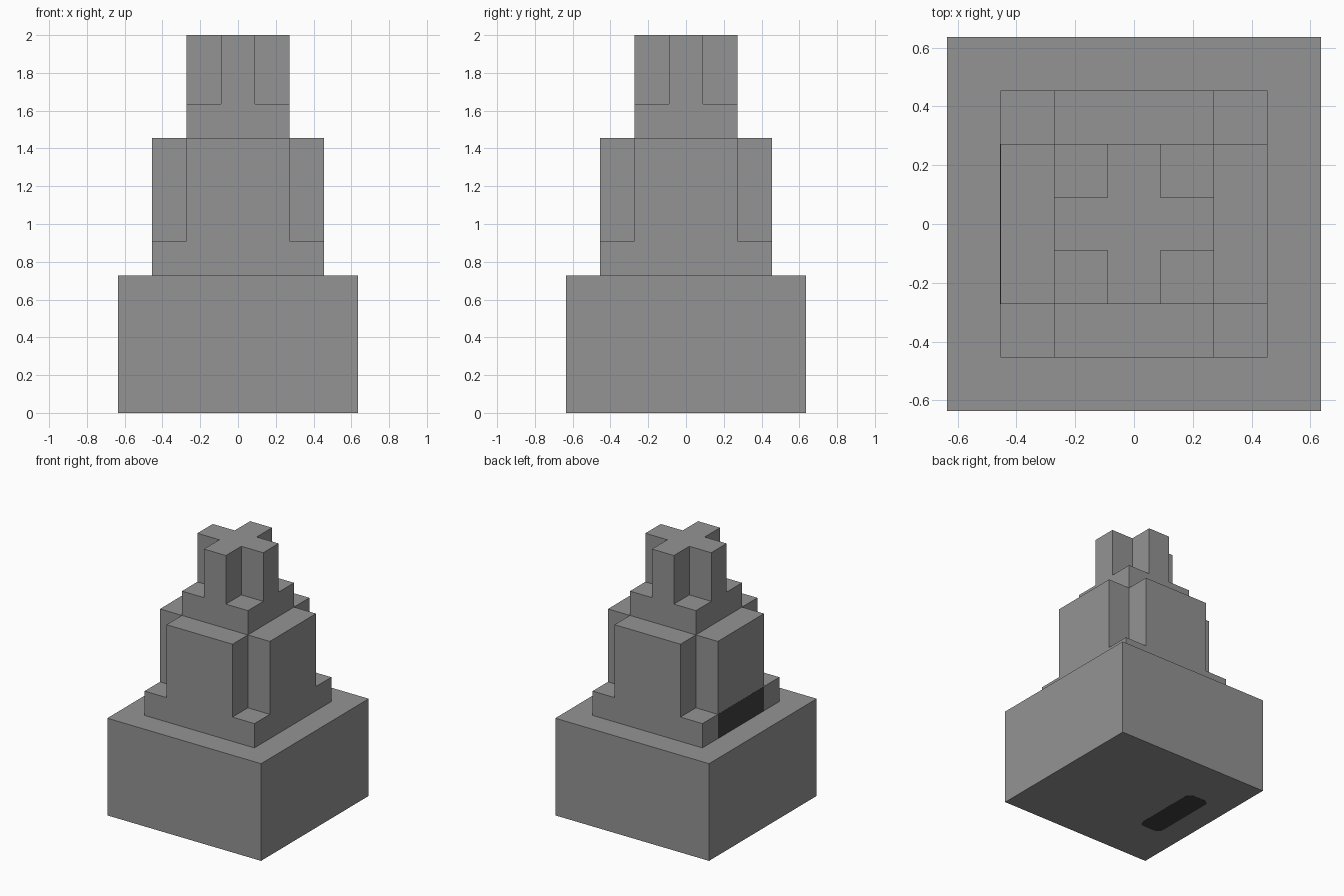
import bpy
import bmesh
from mathutils import Matrix, Vector

if "Cube" in bpy.data.objects:
    bpy.data.objects.remove(bpy.data.objects["Cube"], do_unlink=True)

U = 2 / 11  # one module of the tower
THIN = 0.002  # thickness of the dark plates


def make_material(name, colour):
    mat = bpy.data.materials.new(name)
    mat.use_nodes = True
    mat.diffuse_color = colour
    mat.node_tree.nodes["Principled BSDF"].inputs["Base Color"].default_value = colour
    return mat


grey = make_material("stone grey", (0.295, 0.295, 0.295, 1))
dark = make_material("dark charcoal", (0.057, 0.053, 0.051, 1))


def add_box(bm, centre, size):
    matrix = Matrix.Translation(Vector(centre)) @ Matrix.Diagonal((*size, 1))
    bmesh.ops.create_cube(bm, size=1, matrix=matrix)


def finish(bm, name, mat):
    mesh = bpy.data.meshes.new(name)
    bm.to_mesh(mesh)
    bm.free()
    mesh.materials.append(mat)
    obj = bpy.data.objects.new(name, mesh)
    bpy.context.collection.objects.link(obj)
    return obj


def tier(name, width, bottom, top, notch_from=None):
    """Square block, optionally with its four upper corners cut away."""
    bm = bmesh.new()
    add_box(bm, (0, 0, (bottom + top) / 2), (width, width, top - bottom))
    obj = finish(bm, name, grey)
    if notch_from is None:
        return

    # corner cutters reach one module into the block
    bm = bmesh.new()
    height = top - notch_from + U
    for sx in (-1, 1):
        for sy in (-1, 1):
            add_box(bm, (sx * width / 2, sy * width / 2, notch_from + height / 2),
                    (2 * U, 2 * U, height))
    cutter = finish(bm, name + "_corner_cutter", grey)
    cutter.hide_render = True
    mod = obj.modifiers.new("corner_notches", "BOOLEAN")
    mod.operation = "DIFFERENCE"
    mod.solver = "EXACT"
    mod.object = cutter
    bpy.context.view_layer.objects.active = obj
    bpy.ops.object.modifier_apply(modifier=mod.name)
    bpy.data.objects.remove(cutter, do_unlink=True)


def plate(name, centre, size, axis, radius):
    """Thin dark plate with rounded corners, lying across the given axis."""
    bm = bmesh.new()
    add_box(bm, centre, size)
    corners = [e for e in bm.edges
               if abs((e.verts[0].co - e.verts[1].co)[axis]) > THIN / 2]
    bmesh.ops.bevel(bm, geom=corners, offset=radius, segments=4,
                    profile=0.5, affect="EDGES")
    finish(bm, name, dark)


# stacked tiers
tier("base_block", 7 * U, 0, 4 * U)
tier("middle_tier", 5 * U, 4 * U, 8 * U, notch_from=5 * U)
tier("top_tier", 3 * U, 8 * U, 11 * U, notch_from=9 * U)

# dark plates on the right side of the middle tier and under the base
plate("right_plate", (-2.5 * U, 0, 4.5 * U), (THIN, 3 * U, U), 0, 0.01)
plate("underside_plate", (-2 * U, 0, 0), (U, 3 * U, THIN), 2, 0.045)
